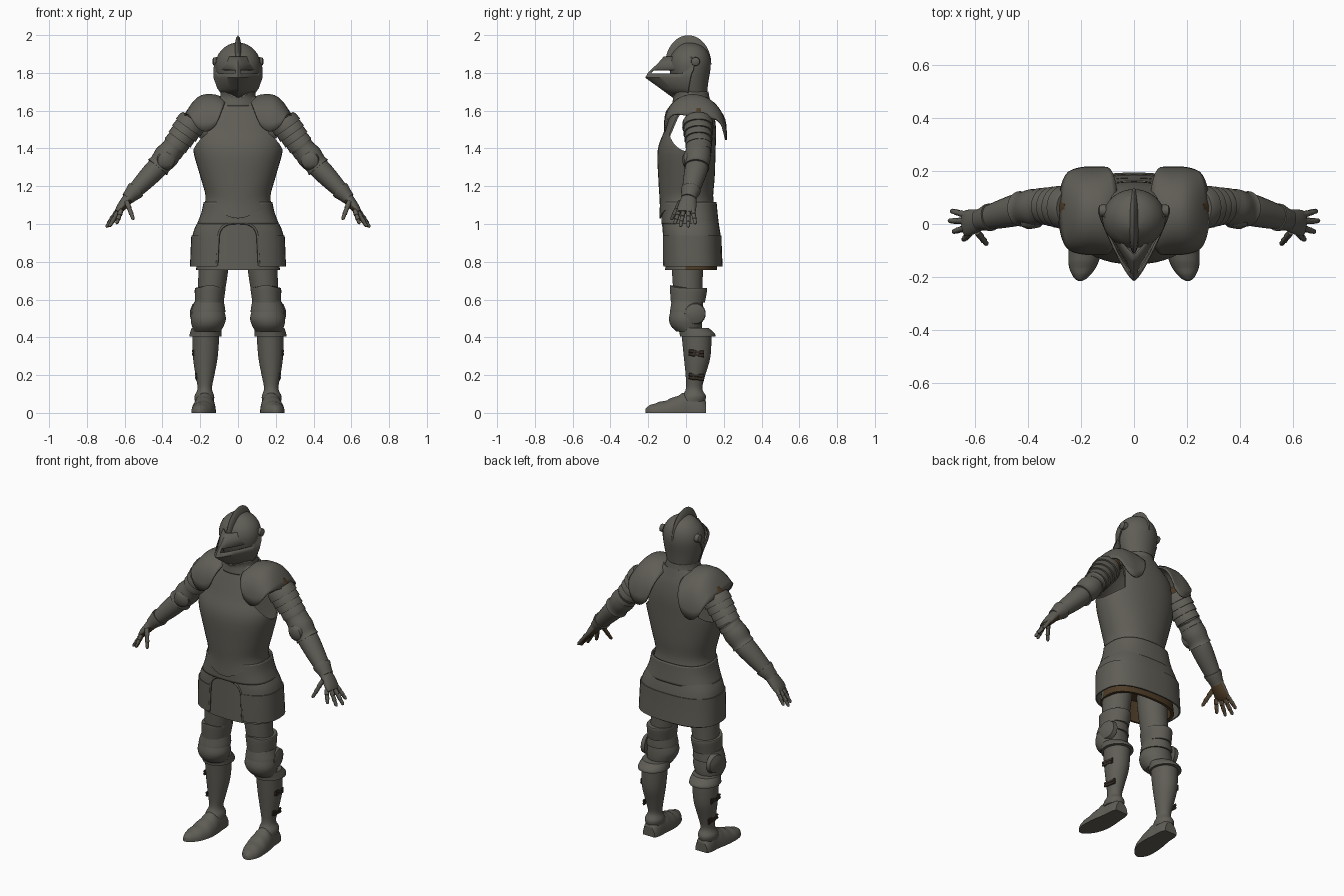
import bpy, bmesh, math
from mathutils import Vector as V

cube = bpy.data.objects.get("Cube")
if cube:
    bpy.data.objects.remove(cube, do_unlink=True)


def material(name, rgb):
    m = bpy.data.materials.new(name)
    m.use_nodes = True
    m.diffuse_color = (*rgb, 1)
    bsdf = next(n for n in m.node_tree.nodes if n.type == 'BSDF_PRINCIPLED')
    bsdf.inputs["Base Color"].default_value = (*rgb, 1)
    return m


STEEL = material("dark_steel", (0.115, 0.11, 0.092))
LEATHER = material("brown_leather", (0.075, 0.045, 0.02))
STRAP = material("dark_strap", (0.035, 0.026, 0.018))


def spline(keys, k=4):
    """Catmull-Rom interpolation of a list of number tuples."""
    out, last = [], len(keys) - 1
    for i in range(last):
        quad = [keys[max(i - 1, 0)], keys[i], keys[i + 1], keys[min(i + 2, last)]]
        for j in range(k):
            t = j / k
            out.append(tuple(
                b + t * ((c - a) + t * ((2*a - 5*b + 4*c - d) + t * (3*b - a - 3*c + d))) / 2
                for a, b, c, d in zip(*quad)))
    return out + [tuple(keys[-1])]


def mesh(name, rows, mats=(STEEL,), closed=True, caps=True, thick=0, mirror=False,
         rule=None, hole=None, cutters=()):
    """Skin a grid of points, then thicken, cut and mirror it."""
    bm = bmesh.new()
    vs = [[bm.verts.new(p) for p in r] for r in rows]
    n = len(rows[0])
    for a, b in zip(vs, vs[1:]):
        for i in range(n if closed else n - 1):
            j = (i + 1) % n
            bm.faces.new((a[i], a[j], b[j], b[i]))
    if caps:
        bm.faces.new(vs[0])
        bm.faces.new(vs[-1])
    bmesh.ops.recalc_face_normals(bm, faces=bm.faces)
    if hole:
        gone = [f for f in bm.faces if hole(f.calc_center_median())]
        bmesh.ops.delete(bm, geom=gone, context='FACES')
    for f in bm.faces:
        f.material_index = int(rule(f)) if rule else 0
    me = bpy.data.meshes.new(name)
    bm.to_mesh(me)
    bm.free()
    for m in mats:
        me.materials.append(m)
    me.shade_smooth()
    me.set_sharp_from_angle(angle=math.radians(38))
    o = bpy.data.objects.new(name, me)
    bpy.context.collection.objects.link(o)
    if thick:
        mod = o.modifiers.new("thickness", 'SOLIDIFY')
        mod.thickness, mod.offset = thick, 0
    for c in cutters:
        mod = o.modifiers.new("cut", 'BOOLEAN')
        mod.object, mod.operation, mod.solver = c, 'DIFFERENCE', 'EXACT'
    if mirror:
        o.modifiers.new("mirror", 'MIRROR').use_mirror_merge = False
    return o


def ring(z, rx, yf, yb, cx=0, dip=0, p=2, n=40):
    power = lambda v: math.copysign(abs(v) ** (2 / p), v)
    pts = []
    for i in range(n):
        a = math.tau * i / n
        c, s = math.cos(a), math.sin(a)
        pts.append(V((cx + rx * power(c), (yf + yb) / 2 + (yb - yf) / 2 * power(s),
                      z - dip * max(0, -s) ** 6)))
    return pts


def loft(name, keys, p=2, k=4, dip=0, **kw):
    """Upright body of oval rings; dip lowers the front of the first rings."""
    q = spline([key if len(key) == 5 else (*key, 0) for key in keys], k)
    return mesh(name, [ring(*r, dip=dip * (1 - i / len(q)) ** 3, p=p)
                       for i, r in enumerate(q)], **kw)


def limb(name, a, b, prof, n=24, k=1, **kw):
    """Tapered part from a to b; prof holds (fraction, radius, depth radius)."""
    a, b = V(a), V(b)
    d = (b - a).normalized()
    v = V((1, 0, 0)) if abs(d.y) > .9 else V((0, 1, 0))
    v = (v - d * v.dot(d)).normalized()
    u = v.cross(d)
    rows = [[a.lerp(b, t) + u * r * math.cos(math.tau * i / n) + v * s * math.sin(math.tau * i / n)
             for i in range(n)] for t, r, s in spline(prof, k)]
    return mesh(name, rows, **kw)


# Cutters for the arm holes and the skirt arch
holes = [mesh("arm_hole_cutter", [[(s * x, .03 + .12 * math.cos(math.tau * i / 32),
              1.5 + .12 * math.sin(math.tau * i / 32)) for i in range(32)] for x in (.165, .4)])
         for s in (1, -1)]
arch = [(.112, .7), (.11, .8)]
arch += [(.105 * math.copysign(abs(math.cos(a)) ** .7, math.cos(a)), .9 + .105 * math.sin(a) ** .7)
         for a in (math.pi * i / 20 for i in range(21))]
arch += [(-x, z) for x, z in arch[1::-1]]
arch_cutter = mesh("arch_cutter", [[(x, y, z) for x, z in arch] for y in (-.3, -.02)])

# Torso and collar
loft("breast_and_back_plate",
     [(1.085, .178, -.137, .148), (1.15, .168, -.135, .14), (1.25, .195, -.142, .148),
      (1.4, .235, -.146, .153), (1.5, .225, -.11, .155), (1.58, .2, -.08, .145),
      (1.635, .135, -.06, .13), (1.67, .1, -.05, .12)],
     p=2.2, dip=.055, caps=False, thick=.008, cutters=holes)
loft("collar", [(1.7, .088, -.07, .115), (1.67, .092, -.065, .12), (1.625, .115, -.07, .132)],
     dip=.03, caps=False, thick=.008)
loft("neck", [(1.6, .08, -.04, .1), (1.72, .075, -.04, .095)], k=1)

# Skirt plates with the front arch, its trim, and the lined under skirt
loft("waist_plate", [(1.115, .178, -.126, .158), (1.06, .19, -.126, .163), (1.0, .213, -.126, .17)],
     p=2.5, caps=False, thick=.008)
loft("upper_skirt", [(1.015, .205, -.121, .166), (.97, .228, -.122, .175), (.925, .24, -.122, .182)],
     p=2.6, caps=False, thick=.008, cutters=[arch_cutter])
loft("lower_skirt", [(.94, .243, -.125, .184), (.86, .247, -.124, .186), (.775, .25, -.122, .19)],
     p=2.6, caps=False, thick=.008, cutters=[arch_cutter])
loft("under_skirt", [(1, .195, -.105, .15), (.757, .222, -.11, .165), (.757, .205, -.098, .15),
                     (.88, .19, -.09, .14)], p=2.5, k=1, mats=(STEEL, LEATHER),
     rule=lambda f: f.normal.z < -.3 or f.calc_center_median().y > .02
     or f.normal.y * f.calc_center_median().y < 0)
trim = bpy.data.curves.new("arch_trim", 'CURVE')
trim.dimensions, trim.bevel_depth = '3D', .006
path = trim.splines.new('POLY')
edge = [(x, max(z, .78)) for x, z in arch]
path.points.add(len(edge) - 1)
for point, (x, z) in zip(path.points, edge):
    point.co = (x, -.124 + .7 * x * x, z, 1)
trim.materials.append(STEEL)
bpy.context.collection.objects.link(bpy.data.objects.new("arch_trim", trim))

# Helmet: skull, comb, pointed visor with eye slits, pivots
loft("helmet_skull", [(1.68, .085, -.04, .11), (1.75, .106, -.07, .118), (1.835, .119, -.09, .131),
                      (1.89, .108, -.08, .124), (1.93, .078, -.05, .1), (1.953, .04, -.02, .06),
                      (1.96, .004, .01, .02)])
mesh("helmet_comb", [[(.024 * math.cos(b) * math.sin(a), .012 + .122 * math.cos(a),
                       1.845 + .154 * math.sin(a) * abs(math.sin(b)))
                      for b in (math.pi * j / 8 for j in range(9))]
                     for a in (math.pi * (i + .2) / 28.4 for i in range(29))])
visor = [(1.885, -.115, .11, .03), (1.85, -.145, .123, .045), (1.815, -.183, .128, .04),
         (1.797, -.2, .128, .03), (1.775, -.213, .127, .025), (1.72, -.135, .108, .015),
         (1.665, -.06, .068, .01)]
mesh("helmet_visor",
     [[(w * s, back + (tip - back) * (1 - abs(s) ** 1.3), z)
       for s in (math.sin(math.pi * i / 32) for i in range(-16, 17))]
      for z, tip, w, back in visor], closed=False, caps=False, thick=.006,
     hole=lambda c: 1.798 < c.z < 1.814 and .012 < abs(c.x) < .105)
limb("visor_pivot", (.105, .05, 1.86), (.135, .05, 1.86), [(0, .024, .024), (.8, .022, .022), (1, .01, .01)],
     n=16, mirror=True)

# Shoulder guards
rows = []
for i in range(21):
    u = math.pi * i / 20
    s = abs(math.sin(u))
    row = []
    for k in (j / 6 - 1 for j in range(13)):
        x = .172 + .11 * (.5 + .5 * s ** .6) * k
        out, inn = max(0, (x - .17) / .11), max(0, (.14 - x) / .08)
        z = 1.49 - .045 * i / 20 + (.215 - .11 * out ** 2 - .035 * inn ** 2) * s ** .8
        row.append((x, .05 - .162 * (1 - .22 * out ** 2) * math.cos(u), z + .035 * k * k * (1 - s)))
    rows.append(row)
mesh("shoulder_guard", rows, closed=False, caps=False, thick=.009, mirror=True)

# Arms: sleeve, overlapping lames, elbow, forearm, cuff
S, E, W = V((.215, .06, 1.58)), V((.378, .07, 1.35)), V((.57, .018, 1.15))
limb("arm_sleeve", S, E, [(0, .058, .06), (1, .05, .055)], mats=(LEATHER,), mirror=True)
for i in range(5):
    t = .12 + .14 * i
    r = .08 - .004 * i
    limb("upper_arm_lame", S.lerp(E, t), S.lerp(E, t + .18),
         [(0, r - .01, r - .008), (.3, r - .002, r), (1, r, r + .003)], mirror=True)
limb("elbow_guard", E.lerp(S, .28), E.lerp(W, .25),
     [(0, .066, .07), (.15, .06, .066), (.5, .068, .07), (.85, .06, .064), (1, .066, .067)], k=3, mirror=True)
limb("elbow_wing", E + V((.0, -.085, -.015)), E + V((.01, -.02, -.01)),
     [(0, .025, .025), (.2, .045, .045), (.6, .055, .05), (1, .05, .045)], mirror=True)
limb("forearm_plate", E, W, [(.1, .05, .056), (.3, .056, .061), (.65, .049, .053), (1, .036, .042)],
     k=3, mirror=True)
limb("glove_cuff", E.lerp(W, .84), W.lerp(E, -.08),
     [(0, .049, .052), (.15, .049, .052), (.7, .038, .042), (1, .034, .041)], mirror=True)


def palm_side(f):
    return f.normal.dot(V((-.7, -.1, -.7))) > .35


# Gloves with leather palms
glove = dict(mats=(STEEL, LEATHER), rule=palm_side, mirror=True)
limb("glove_palm", W, (.64, 0, 1.062), [(0, .03, .038), (.4, .028, .045), (.8, .022, .05), (1, .014, .045)],
     k=2, **glove)
fingers = [((.618, -.036, 1.075), (.643, -.06, 1.0)), ((.63, -.013, 1.07), (.682, -.03, .985)),
           ((.634, .012, 1.07), (.698, .012, .982)), ((.63, .034, 1.08), (.69, .05, 1.0)),
           ((.59, -.03, 1.12), (.553, -.078, 1.022))]
joints = [(0, .012, .012), (.36, .0135, .0125), (.38, .011, .011), (.68, .0125, .0115),
          (.7, .01, .01), (.92, .0095, .009), (1, .004, .004)]
for a, b in fingers:
    limb("glove_finger", a, b, joints, n=12, **glove)

# Legs: thigh, knee and shin plates
loft("thigh_plate", [(.92, .085, -.08, .1, .12), (.76, .079, -.075, .09, .13), (.55, .066, -.06, .085, .15)],
     mirror=True)
loft("lower_thigh_band", [(.662, .079, -.085, .11, .147), (.65, .081, -.085, .112, .148),
                          (.585, .076, -.08, .1, .152)], dip=-.015, mirror=True)
loft("knee_band", [(.59, .078, -.076, .09, .153), (.55, .088, -.083, .092, .156), (.535, .09, -.085, .092, .157)],
     mirror=True)
loft("knee_guard", [(.555, .08, -.078, .08, .157), (.5, .093, -.09, .085, .157), (.46, .084, -.08, .085, .16),
                    (.43, .07, -.05, .08, .163)], mirror=True)
limb("knee_wing", (.215, .045, .525), (.25, .05, .525), [(0, .06, .06), (.7, .052, .055), (1, .025, .03)],
     mirror=True)
loft("shin_band", [(.45, .078, -.04, .12, .168), (.42, .084, -.034, .152, .171), (.405, .086, -.032, .155, .172)],
     mirror=True)
loft("shin_plate", [(.43, .072, -.025, .135, .17), (.3, .066, -.012, .13, .173), (.2, .05, -.002, .102, .175),
                    (.13, .038, 0, .086, .176), (.09, .052, -.02, .105, .178), (.06, .05, -.03, .1, .178)],
     mirror=True)
for z, x in ((.32, .238), (.195, .222)):
    for i in range(2):
        h = z - .008 + .016 * i
        limb("shin_strap", (x, .015, h), (x - .004, .095, h - .008),
             [(0, .007, .006), (.3, .011, .006), (.6, .009, .006), (1, .01, .006)], n=8, mats=(STRAP,), mirror=True)

# Pointed foot plates with stepped lames
foot = [(.105, .176, .04, .06), (.075, .176, .05, .09), (.02, .176, .054, .108), (-.04, .179, .062, .09),
        (-.1, .184, .063, .066), (-.16, .193, .052, .05), (-.2, .2, .028, .035), (-.214, .203, .008, .02)]
mesh("foot_plate", [[(cx + rx * math.cos(a), y, (h * (1 + .025 * (i % 4))) * abs(math.sin(a)) ** .85)
                     for a in (math.pi * j / 18 for j in range(19))]
                    for i, (y, cx, rx, h) in enumerate(spline(foot))], mirror=True)

# Apply the cuts and remove the cutters
for o in list(bpy.context.scene.objects):
    if any(m.type == 'BOOLEAN' for m in o.modifiers):
        bpy.context.view_layer.update()
        done = bpy.data.meshes.new_from_object(o.evaluated_get(bpy.context.evaluated_depsgraph_get()))
        o.modifiers.clear()
        o.data = done
        done.set_sharp_from_angle(angle=math.radians(38))
for o in holes + [arch_cutter]:
    bpy.data.objects.remove(o, do_unlink=True)
